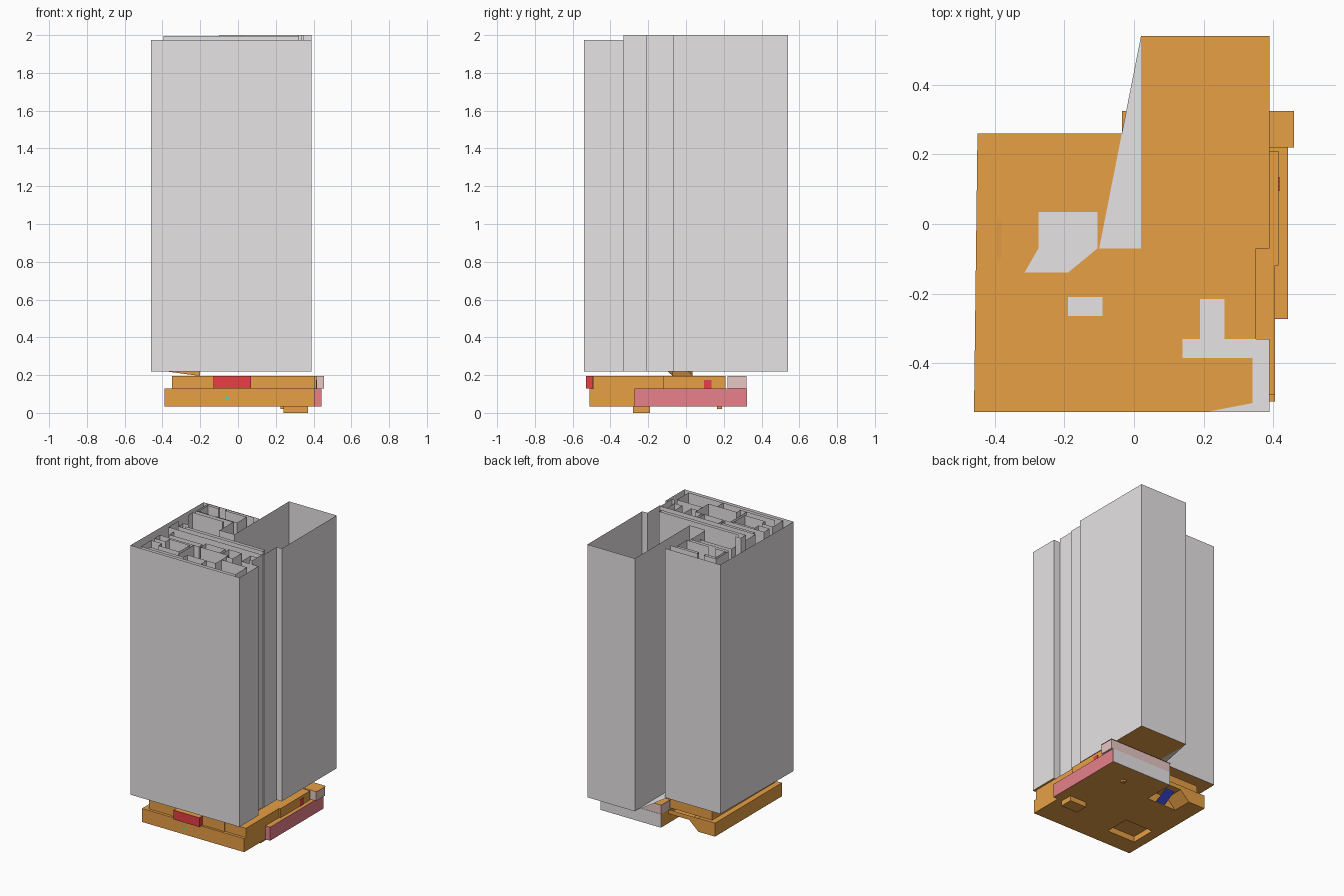
import bpy, bmesh


def mat(name, col):
    m = bpy.data.materials.new(name)
    m.diffuse_color = (*col, 1)
    return m


ORANGE = mat("orange", (0.80, 0.35, 0.06))
RED = mat("red", (0.80, 0.05, 0.06))
CRIMSON = mat("crimson", (0.80, 0.22, 0.26))
PINK = mat("pink", (0.80, 0.58, 0.55))
BLUE = mat("blue", (0.05, 0.08, 0.80))
TEAL = mat("teal", (0.05, 0.70, 0.60))
GREY = mat("grey", (0.80, 0.77, 0.78))


def finish(name, bm, *mats):
    me = bpy.data.meshes.new(name)
    bm.to_mesh(me)
    bm.free()
    ob = bpy.data.objects.new(name, me)
    bpy.context.collection.objects.link(ob)
    for m in mats:
        me.materials.append(m)
    return ob


def walls(name, paths, z0, z1):
    """Thin upright sheets along plan polylines."""
    bm = bmesh.new()
    for p in paths:
        lo = [bm.verts.new((x, y, z0)) for x, y in p]
        hi = [bm.verts.new((x, y, z1)) for x, y in p]
        for i in range(len(p) - 1):
            bm.faces.new((lo[i], lo[i + 1], hi[i + 1], hi[i]))
    return finish(name, bm, GREY)


def sheet(name, pts, m):
    bm = bmesh.new()
    bm.faces.new([bm.verts.new(p) for p in pts])
    return finish(name, bm, m)


def prism(name, pts, z0, z1, m):
    bm = bmesh.new()
    f = bm.faces.new([bm.verts.new((x, y, z0)) for x, y in pts])
    r = bmesh.ops.extrude_face_region(bm, geom=[f])
    for v in r["geom"]:
        if isinstance(v, bmesh.types.BMVert):
            v.co.z = z1
    bmesh.ops.recalc_face_normals(bm, faces=bm.faces)
    return finish(name, bm, m)


def rect(x0, x1, y0, y1):
    return [(x0, y0), (x1, y0), (x1, y1), (x0, y1)]


def box(name, x0, x1, y0, y1, z0, z1, m):
    return prism(name, rect(x0, x1, y0, y1), z0, z1, m)


def flat(name, pts, z, m):
    return sheet(name, [(x, y, z) for x, y in pts], m)


Z = 0.22
# Tall outer shell of the main block
walls("outer_walls", [
    [(-0.02, 0.26), (-0.45, 0.26), (-0.46, -0.54), (0.39, -0.54), (0.39, -0.33), (0.34, -0.33)],
], Z, 1.975)
# Tall rear block and the stepped wall joining it to the main block
walls("rear_block_walls", [
    [(0.32, -0.33), (0.34, -0.33), (0.34, -0.21), (0.35, -0.21), (0.35, -0.07), (0.39, -0.07),
     (0.39, 0.54), (0.02, 0.54), (0.02, -0.07), (-0.10, -0.07)],
], Z, 2.0)
# Rear rooms
walls("rear_room_walls", [
    [(-0.395, 0.09), (-0.395, 0.23), (-0.30, 0.23), (-0.30, 0.21), (-0.38, 0.21), (-0.38, 0.105), (-0.30, 0.105)],
    [(-0.25, 0.105), (-0.08, 0.105), (-0.08, 0.21), (-0.25, 0.21), (-0.25, 0.23), (-0.04, 0.23)],
], Z, 1.99)
# Middle corridor
walls("corridor_walls", [
    [(-0.395, 0.09), (-0.10, 0.09), (-0.10, -0.07)],
    [(-0.395, 0.01), (-0.395, 0.06), (-0.15, 0.06), (-0.15, 0.04)],
    [(-0.395, -0.10), (-0.395, -0.21), (0.35, -0.21)],
    [(-0.31, -0.14), (0.31, -0.14), (0.31, -0.165), (-0.35, -0.165), (-0.35, -0.11), (-0.31, -0.11)],
], Z, 1.995)
# Front rooms
walls("front_room_walls", [
    [(-0.35, -0.21), (-0.35, -0.265), (-0.09, -0.265), (-0.09, -0.305), (-0.395, -0.305),
     (-0.395, -0.365), (-0.31, -0.365), (-0.31, -0.32), (-0.15, -0.32), (-0.15, -0.44),
     (-0.31, -0.44), (-0.31, -0.40), (-0.395, -0.40), (-0.395, -0.515), (0.34, -0.515), (0.34, -0.385),
     (0.14, -0.385)],
    [(-0.13, -0.305), (-0.13, -0.49), (-0.35, -0.49)],
    [(-0.13, -0.49), (-0.08, -0.49), (-0.08, -0.45), (0.14, -0.45), (0.14, -0.305), (-0.08, -0.305),
     (-0.08, -0.24), (0.07, -0.24), (0.07, -0.305)],
    [(0.09, -0.305), (0.09, -0.23), (0.19, -0.23), (0.19, -0.33), (0.14, -0.33)],
    [(0.26, -0.23), (0.32, -0.23), (0.32, -0.33), (0.26, -0.33), (0.26, -0.23)],
    [(0.07, -0.45), (0.07, -0.515)],
], Z, 1.975)

# Upper floor and its grey patches
flat("upper_floor", [(-0.45, 0.26), (-0.46, -0.54), (0.39, -0.54), (0.39, -0.33), (0.35, -0.33),
                     (0.35, -0.07), (0.39, -0.07), (0.39, 0.54), (0.02, 0.54), (0.02, 0.26)], Z, ORANGE)
patches = [
    [(0.02, -0.07), (0.02, 0.54), (-0.10, -0.07)],
    rect(-0.275, -0.105, -0.07, 0.035),
    [(-0.275, -0.07), (-0.315, -0.14), (-0.19, -0.14), (-0.105, -0.07)],
    rect(-0.19, -0.09, -0.265, -0.21),
    rect(0.19, 0.26, -0.33, -0.215),
    [(0.14, -0.385), (0.34, -0.385), (0.34, -0.515), (0.21, -0.54), (0.39, -0.54), (0.39, -0.33), (0.14, -0.33)],
]
for p in patches:
    flat("grey_floor_patch", p, Z + 0.003, GREY)

# Lower storey with a notch at its rear left
base = prism("lower_storey", [(-0.39, -0.51), (0.405, -0.51), (0.405, -0.27), (0.44, -0.27), (0.44, 0.32),
                              (-0.03, 0.32), (-0.03, 0.10), (-0.26, 0.10), (-0.26, 0.235), (-0.39, 0.235)],
             0.035, 0.13, ORANGE)
cut = box("pit_cutter", -0.32, -0.10, -0.38, -0.20, 0.0, 0.075, ORANGE)
cut.hide_render = True
cut.hide_viewport = True
mod = base.modifiers.new("pit", "BOOLEAN")
mod.object = cut
mod.operation = "DIFFERENCE"

# Coloured facings on the lower storey
box("side_panel", 0.438, 0.442, -0.27, 0.32, 0.035, 0.13, CRIMSON)
box("side_panel_end", 0.405, 0.442, -0.273, -0.268, 0.035, 0.13, CRIMSON)
box("rear_panel", -0.03, 0.44, 0.318, 0.322, 0.035, 0.13, GREY)

# Sloped underside inside the notch
sheet("notch_ramp", [(-0.26, 0.235, 0.035), (-0.19, 0.235, 0.10), (-0.19, 0.10, 0.10), (-0.26, 0.10, 0.035)], ORANGE)
flat("notch_ceiling", rect(-0.19, -0.03, 0.10, 0.235), 0.10, ORANGE)
sheet("notch_side", [(-0.26, 0.235, 0.035), (-0.19, 0.235, 0.10), (-0.03, 0.235, 0.10),
                     (-0.03, 0.235, 0.13), (-0.26, 0.235, 0.13)], ORANGE)
sheet("blue_slope", [(-0.17, 0.20, 0.095), (-0.10, 0.20, 0.095), (-0.10, 0.10, 0.04), (-0.17, 0.10, 0.04)], BLUE)

# Middle storey
prism("middle_storey", [(-0.35, -0.49), (0.405, -0.49), (0.405, -0.12), (0.415, -0.12), (0.415, 0.21),
                        (-0.35, 0.21)], 0.13, 0.195, ORANGE)
box("rear_gallery", -0.03, 0.455, 0.22, 0.32, 0.13, 0.195, PINK)
flat("rear_gallery_roof", rect(-0.035, 0.46, 0.22, 0.325), 0.196, ORANGE)
box("front_bay", -0.13, 0.07, -0.53, -0.49, 0.13, 0.195, RED)
flat("front_bay_roof", rect(-0.13, 0.07, -0.53, -0.49), 0.196, ORANGE)
box("side_hatch", 0.41, 0.418, 0.095, 0.135, 0.13, 0.175, RED)
box("front_ledge", -0.17, 0.24, -0.495, -0.488, 0.13, 0.195, ORANGE)

# Sloping stair up to the tall floor
sheet("stair_ramp", [(-0.395, -0.10, 0.222), (-0.395, 0.01, 0.222), (-0.20, 0.035, 0.195), (-0.20, -0.07, 0.195)], ORANGE)
for y0, y1 in ((-0.10, -0.07), (0.01, 0.035)):
    sheet("stair_side", [(-0.395, y0, 0.222), (-0.20, y1, 0.195), (-0.20, y1, 0.222)], ORANGE)

# Feet below and small marker on the front
box("foot", 0.24, 0.37, -0.28, -0.19, 0.0, 0.035, ORANGE)
box("small_foot", 0.225, 0.25, 0.165, 0.19, 0.02, 0.035, ORANGE)
sheet("front_marker", [(-0.07, -0.513, 0.07), (-0.04, -0.513, 0.08), (-0.07, -0.513, 0.09)], TEAL)
